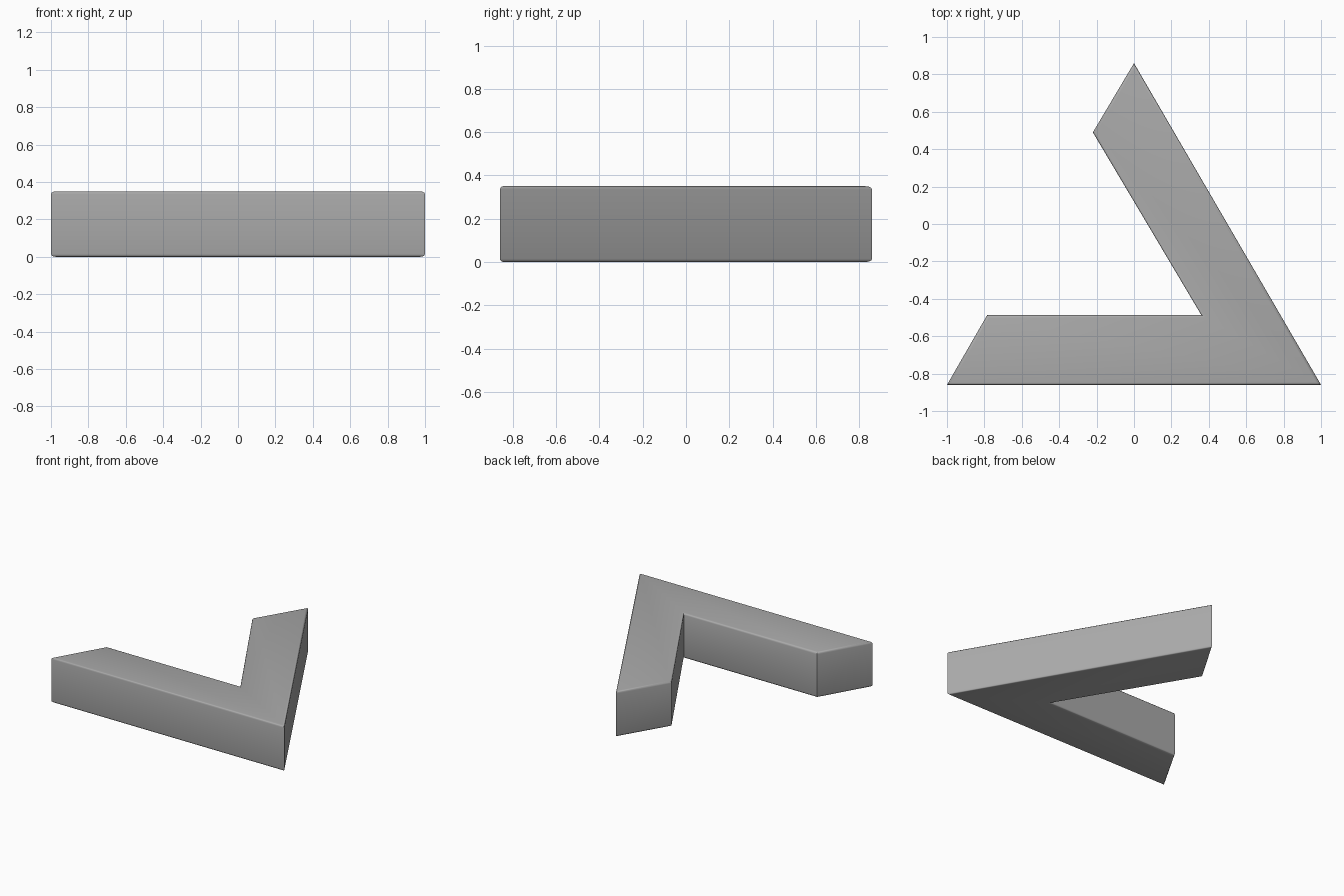
import bpy
import bmesh

cube = bpy.data.objects.get("Cube")
if cube:
    bpy.data.objects.remove(cube, do_unlink=True)

HEIGHT = 0.35
SOFT = 0.015

# Plain grey material
grey = bpy.data.materials.new("grey")
grey.use_nodes = True
colour = (0.4, 0.4, 0.4, 1)
grey.diffuse_color = colour
grey.node_tree.nodes["Principled BSDF"].inputs["Base Color"].default_value = colour

# Two-armed angle outline: front bar, long diagonal bar, slanted ends
outline = [(-1, -0.86), (1, -0.86), (0, 0.86),
           (-0.22, 0.49), (0.36, -0.487), (-0.785, -0.487)]

bm = bmesh.new()
base = bm.faces.new([bm.verts.new((x, y, 0)) for x, y in outline])
grown = bmesh.ops.extrude_face_region(bm, geom=[base])
top_verts = [g for g in grown["geom"] if isinstance(g, bmesh.types.BMVert)]
bmesh.ops.translate(bm, verts=top_verts, vec=(0, 0, HEIGHT))
bmesh.ops.recalc_face_normals(bm, faces=bm.faces)

# Soften the upper and lower rims only, keeping the upright corners sharp
rims = [e for e in bm.edges if abs(e.verts[0].co.z - e.verts[1].co.z) < 0.01]
bmesh.ops.bevel(bm, geom=rims, offset=SOFT, segments=3, profile=0.5,
                affect='EDGES', clamp_overlap=True)

mesh = bpy.data.meshes.new("angle_bar")
bm.to_mesh(mesh)
bm.free()
mesh.materials.append(grey)
angle_bar = bpy.data.objects.new("angle_bar", mesh)
bpy.context.collection.objects.link(angle_bar)

bpy.ops.object.select_all(action='DESELECT')
angle_bar.select_set(True)
bpy.context.view_layer.objects.active = angle_bar
bpy.ops.object.shade_smooth_by_angle(angle=0.6)
